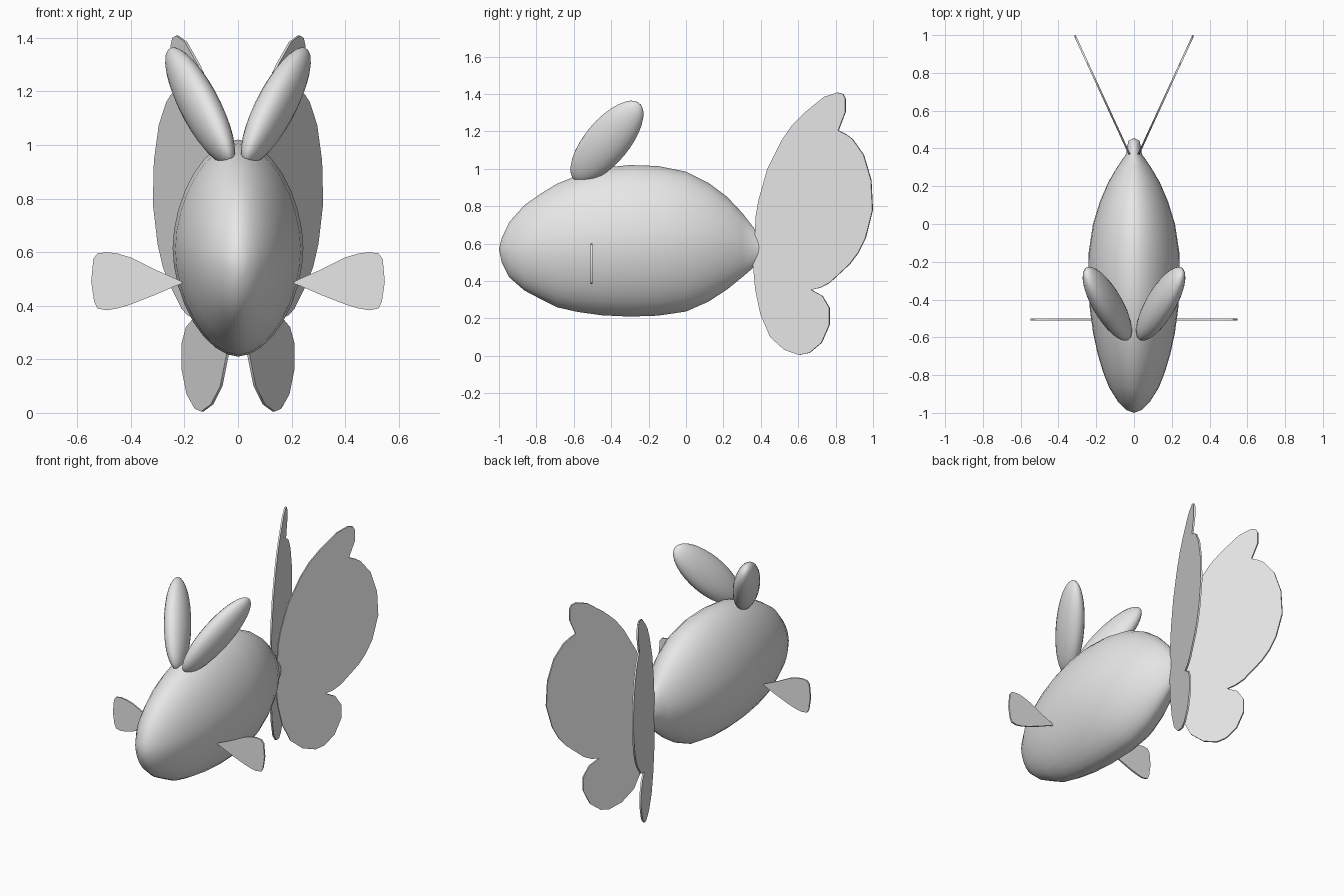
import bpy, bmesh, math
from mathutils import Vector, Matrix

if "Cube" in bpy.data.objects:
    bpy.data.objects.remove(bpy.data.objects["Cube"])

grey = bpy.data.materials.new("plain grey")
grey.diffuse_color = (0.8, 0.8, 0.8, 1)
grey.use_nodes = True
grey.node_tree.nodes["Principled BSDF"].inputs["Base Color"].default_value = grey.diffuse_color


def finish(name, bm, angle=60):
    """Turn a bmesh into a smooth shaded grey object."""
    bmesh.ops.recalc_face_normals(bm, faces=bm.faces)
    me = bpy.data.meshes.new(name)
    bm.to_mesh(me)
    bm.free()
    me.materials.append(grey)
    ob = bpy.data.objects.new(name, me)
    bpy.context.collection.objects.link(ob)
    bpy.ops.object.select_all(action='DESELECT')
    bpy.context.view_layer.objects.active = ob
    ob.select_set(True)
    bpy.ops.object.shade_smooth_by_angle(angle=math.radians(angle))
    return ob


def plate(name, outline, place, thickness, side):
    """Thin outlined plate: place() maps a 2D point to 3D, side mirrors x."""
    bm = bmesh.new()
    pts = [Vector(place(a, b)) for a, b in outline]
    face = bm.faces.new([bm.verts.new((side * p.x, p.y, p.z)) for p in pts])
    face.normal_update()
    offset = face.normal * thickness
    bmesh.ops.translate(bm, verts=bm.verts, vec=-offset / 2)
    ext = bmesh.ops.extrude_face_region(bm, geom=[face], use_keep_orig=True)
    moved = [g for g in ext["geom"] if isinstance(g, bmesh.types.BMVert)]
    bmesh.ops.translate(bm, verts=moved, vec=offset)
    return finish(name, bm, 40)


# Body: stations of (y, bottom z, top z, half width) lofted nose to tail
stations = [
    (-0.985, 0.50, 0.63, 0.040), (-0.945, 0.42, 0.715, 0.082),
    (-0.865, 0.35, 0.805, 0.132), (-0.78, 0.305, 0.865, 0.165),
    (-0.69, 0.26, 0.92, 0.192), (-0.58, 0.235, 0.965, 0.216),
    (-0.45, 0.217, 1.005, 0.234), (-0.30, 0.21, 1.02, 0.244),
    (-0.15, 0.215, 1.015, 0.240), (0.0, 0.237, 0.985, 0.217),
    (0.12, 0.29, 0.925, 0.180), (0.22, 0.355, 0.85, 0.137),
    (0.30, 0.42, 0.765, 0.090), (0.37, 0.48, 0.675, 0.042),
    (0.41, 0.50, 0.655, 0.036), (0.44, 0.53, 0.63, 0.030),
]
SIDES = 32
bm = bmesh.new()
rings = []
for y, lo, hi, w in stations:
    ring = []
    for i in range(SIDES):
        t = 2 * math.pi * i / SIDES
        c, s = math.cos(t), math.sin(t)
        x = w * math.copysign(abs(c) ** 1.1, c)
        z = (lo + hi) / 2 + (hi - lo) / 2 * math.copysign(abs(s) ** 1.1, s)
        ring.append(bm.verts.new((x, y, z)))
    rings.append(ring)
for a, b in zip(rings, rings[1:]):
    for i in range(SIDES):
        j = (i + 1) % SIDES
        bm.faces.new((a[i], a[j], b[j], b[i]))
for ring, tip in ((rings[0], (0, -1.0, 0.57)), (rings[-1], (0, 0.455, 0.58))):
    v = bm.verts.new(tip)
    for i in range(SIDES):
        bm.faces.new((ring[i], ring[(i + 1) % SIDES], v))
finish("body", bm)

# Outlines of the tail wing (y, z) and side fin (x, z)
wing = [
    (.37, .66), (.375, .75), (.39, .835), (.435, .995), (.515, 1.155),
    (.57, 1.235), (.635, 1.30), (.74, 1.385), (.81, 1.408), (.84, 1.40),
    (.853, 1.375), (.853, 1.305), (.815, 1.205), (.855, 1.185), (.89, 1.16),
    (.95, 1.075), (.99, .94), (.998, .78), (.96, .63), (.92, .55),
    (.875, .49), (.767, .39), (.72, .365), (.67, .353), (.73, .32),
    (.767, .257), (.767, .166), (.725, .07), (.66, .016), (.607, .005),
    (.527, .032), (.452, .10), (.40, .22), (.372, .353), (.36, .487),
    (.36, .60),
]
fin = [
    (.20, .485), (.23, .50), (.31, .535), (.40, .58), (.45, .595),
    (.49, .60), (.525, .595), (.54, .575), (.548, .49), (.537, .415),
    (.525, .39), (.49, .383), (.45, .39), (.40, .405), (.31, .44),
    (.23, .475),
]

# Ear axes: length, broad direction, thin direction
base, tip = Vector((0.028, -0.595, 0.94)), Vector((0.255, -0.25, 1.35))
axis = (tip - base).normalized()
broad = Vector((0, -axis.z, axis.y)).normalized()
thin = axis.cross(broad)
centre, length = (base + tip) / 2, (tip - base).length

for side, tag in ((-1, "left"), (1, "right")):
    plate(tag + "_tail_wing", wing,
          lambda y, z: (0.46 * (y - 0.317), y, z), 0.01, side)
    plate(tag + "_side_fin", fin, lambda x, z: (x, -0.505, z), 0.01, side)
    # Ear: flattened ellipsoid leaning out and back
    bm = bmesh.new()
    bmesh.ops.create_uvsphere(bm, u_segments=24, v_segments=16, radius=1)
    for v in bm.verts:
        p = (centre + broad * v.co.x * 0.118 + thin * v.co.y * 0.07
             + axis * v.co.z * length / 2)
        v.co = (side * p.x, p.y, p.z)
    finish(tag + "_ear", bm)
